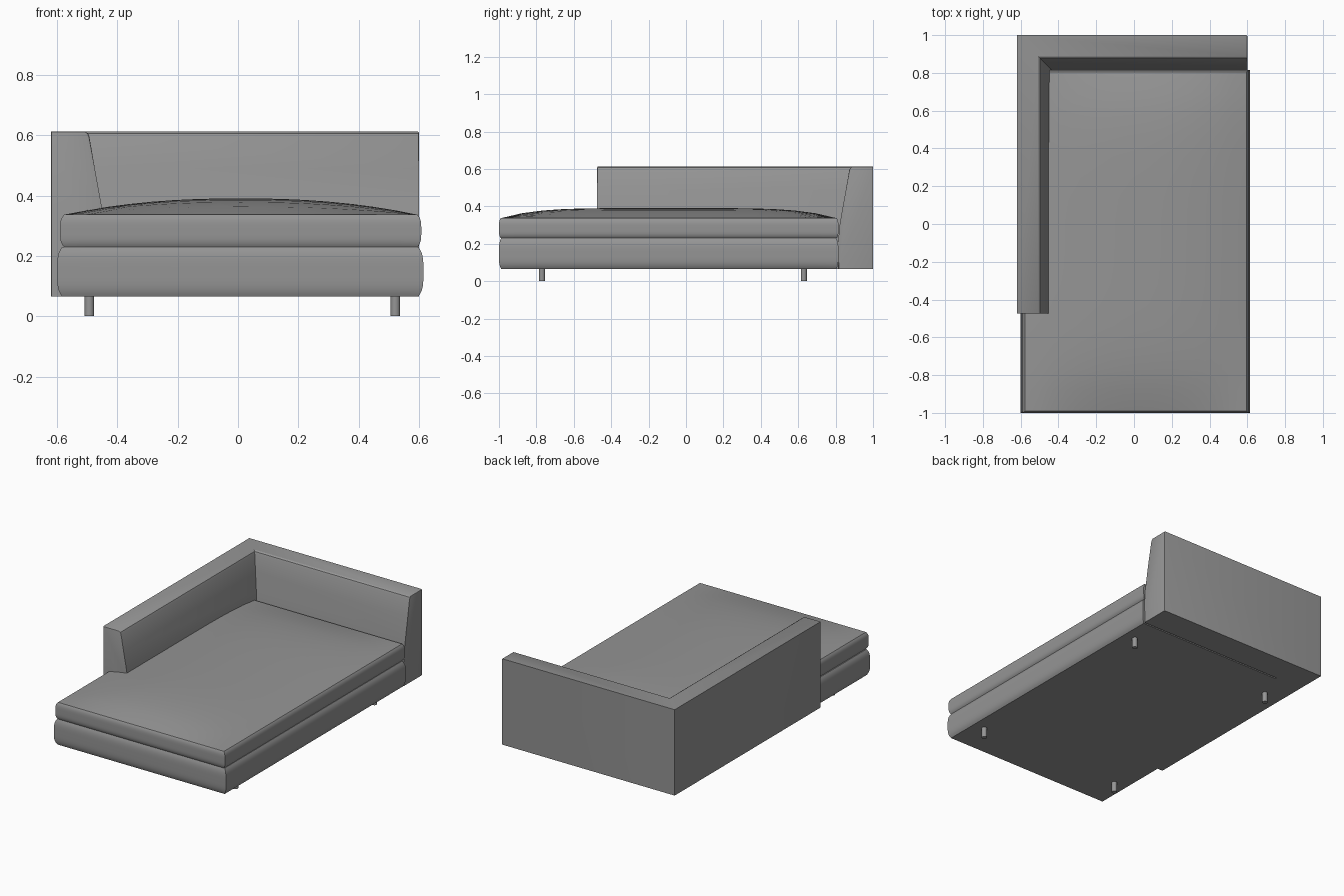
import bpy, bmesh, math

cube = bpy.data.objects.get("Cube")
if cube:
    bpy.data.objects.remove(cube, do_unlink=True)

# One upholstery colour
grey = bpy.data.materials.new("grey_fabric")
grey.use_nodes = True
colour = (0.30, 0.30, 0.30, 1)
grey.diffuse_color = colour
grey.node_tree.nodes["Principled BSDF"].inputs["Base Color"].default_value = colour


def finish(bm, name, angle=40):
    bmesh.ops.recalc_face_normals(bm, faces=bm.faces)
    mesh = bpy.data.meshes.new(name)
    bm.to_mesh(mesh)
    bm.free()
    obj = bpy.data.objects.new(name, mesh)
    bpy.context.collection.objects.link(obj)
    mesh.materials.append(grey)
    bpy.ops.object.select_all(action="DESELECT")
    obj.select_set(True)
    bpy.context.view_layer.objects.active = obj
    bpy.ops.object.shade_smooth_by_angle(angle=math.radians(angle))
    return obj


def padded_block(name, x, y, z, bulge, dome=0):
    """Box with rounded, bulging sides and an optional crowned top."""
    bm = bmesh.new()
    bmesh.ops.create_cube(bm, size=2)
    bmesh.ops.subdivide_edges(bm, edges=bm.edges[:], cuts=15, use_grid_fill=True)
    for v in bm.verts:
        u, t, w = v.co
        tuck = bulge * abs(w) ** 4
        v.co.x = sum(x) / 2 + u * ((x[1] - x[0]) / 2 - tuck)
        v.co.y = sum(y) / 2 + t * ((y[1] - y[0]) / 2 - tuck * 0.7)
        crown = dome * (1 - abs(u) ** 2.3) * (1 - abs(t) ** 5)
        v.co.z = z[0] + (z[1] - z[0]) * (w + 1) / 2 + crown * max(w, 0)
    return finish(bm, name)


# Base and seat cushion
padded_block("base", (-0.60, 0.615), (-1.0, 0.815), (0.065, 0.23), 0.017)
padded_block("seat_cushion", (-0.59, 0.608), (-1.0, 0.815), (0.23, 0.337), 0.013, 0.054)

# L-shaped backrest: (depth from the outer face, height), swept round the corner
profile = [(0, 0.065), (0, 0.613), (0.112, 0.613), (0.122, 0.607), (0.127, 0.595),
           (0.145, 0.49), (0.165, 0.38), (0.18, 0.29), (0.187, 0.2), (0.187, 0.065)]
bm = bmesh.new()
rings = [[bm.verts.new(p) for p in ring] for ring in (
    [(-0.62 + d, -0.475, z) for d, z in profile],
    [(-0.62 + d, 1 - d, z) for d, z in profile],
    [(0.60, 1 - d, z) for d, z in profile])]
for a, b in zip(rings, rings[1:]):
    for i in range(len(profile)):
        j = (i + 1) % len(profile)
        bm.faces.new((a[i], a[j], b[j], b[i]))
bm.faces.new(rings[0])
bm.faces.new(rings[-1])
# Soften the upholstered rims of the two open ends
rims = [e for e in bm.edges if any(
    all(v in ring for v in e.verts) for ring in (rings[0], rings[-1]))
    and max(v.co.z for v in e.verts) > 0.1 and e.verts[0].co.z + e.verts[1].co.z > 0.2]
bmesh.ops.bevel(bm, geom=rims, offset=0.005, segments=2, profile=0.5, affect="EDGES")
finish(bm, "backrest", 30)

# Legs
for side, x in (("right", -0.493), ("left", 0.522)):
    for end, y in (("front", -0.77), ("back", 0.63)):
        bm = bmesh.new()
        bmesh.ops.create_cone(bm, cap_ends=True, segments=20, radius1=0.016,
                              radius2=0.016, depth=0.075)
        bmesh.ops.translate(bm, verts=bm.verts, vec=(x, y, 0.0375))
        finish(bm, f"{end}_{side}_leg")
